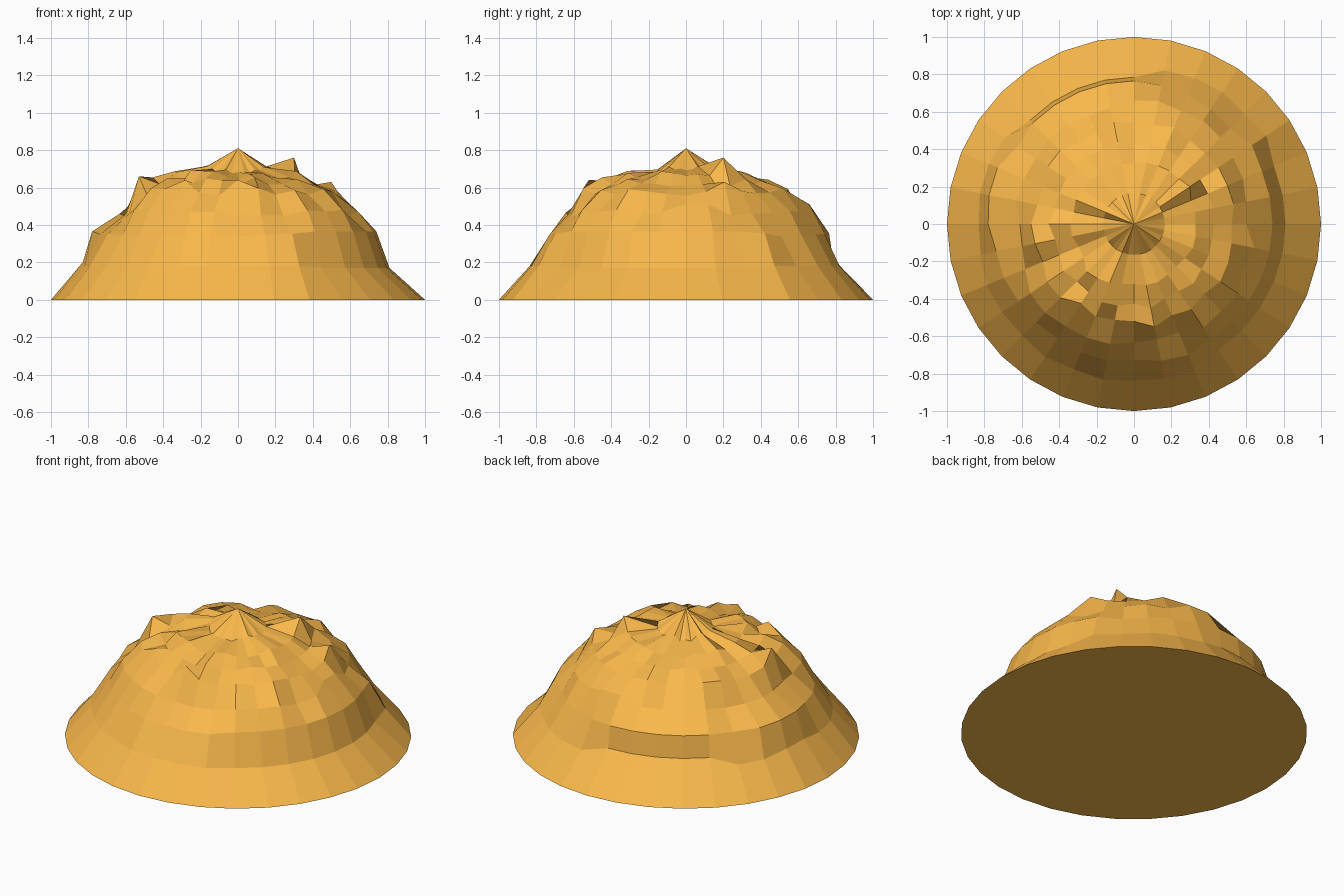
import bpy, bmesh, random
from math import sin, cos, pi

if "Cube" in bpy.data.objects:
    bpy.data.objects.remove(bpy.data.objects["Cube"])

random.seed(11)
SIDES = 32

# Profile of the mound, from near the peak to the ground: radius, height, roughness
RINGS = [(0.165, 0.695, 0.03), (0.33, 0.665, 0.035), (0.44, 0.63, 0.04),
         (0.54, 0.575, 0.04), (0.65, 0.465, 0.035), (0.74, 0.345, 0.025),
         (0.845, 0.18, 0.015), (1.0, 0.0, 0.0)]

# Jutting crags: (ring, side) -> radius, height
CRAGS = {(1, 3): (0.36, 0.76), (3, 17): (0.54, 0.66), (2, 17): (0.43, 0.62),
         (4, 16): (0.61, 0.45), (4, 17): (0.61, 0.46), (4, 18): (0.63, 0.46),
         (5, 14): (0.79, 0.36), (5, 15): (0.79, 0.365), (5, 16): (0.78, 0.365),
         (6, 15): (0.84, 0.20), (6, 16): (0.83, 0.20),
         (4, 8): (0.66, 0.51), (4, 7): (0.67, 0.51), (4, 0): (0.60, 0.51),
         (4, 1): (0.61, 0.51), (3, 2): (0.54, 0.63), (3, 24): (0.52, 0.64),
         (1, 20): (0.36, 0.69), (1, 21): (0.35, 0.69), (3, 21): (0.51, 0.64),
         (0, 14): (0.165, 0.72)}

# Steep cliff on the right and front right
for i in list(range(27, 32)) + [0, 1, 2]:
    CRAGS[(5, i)] = (0.74, 0.365)
    CRAGS[(6, i)] = (0.81, 0.17)

# Steep ledge at the back left
for i in range(8, 13):
    CRAGS[(5, i)] = (0.765, 0.355)
    CRAGS[(6, i)] = (0.785, 0.22)

bm = bmesh.new()
peak = bm.verts.new((0, 0, 0.81))
rows = []
for k, (r, z, rough) in enumerate(RINGS):
    row = []
    for i in range(SIDES):
        a = 2 * pi * i / SIDES
        f = 1 + random.uniform(-rough, rough)
        pr, pz = CRAGS.get((k, i), (r * (1 if k == 0 else f), z * f))
        row.append(bm.verts.new((pr * cos(a), pr * sin(a), pz)))
    rows.append(row)

# Fan at the peak, bands of faces down the slope, flat underside
for i in range(SIDES):
    j = (i + 1) % SIDES
    bm.faces.new((peak, rows[0][i], rows[0][j]))
    for up, down in zip(rows, rows[1:]):
        bm.faces.new((up[i], down[i], down[j], up[j]))
bm.faces.new(rows[-1][::-1])

mesh = bpy.data.meshes.new("rock_mound")
bm.to_mesh(mesh)
bm.free()
mound = bpy.data.objects.new("rock_mound", mesh)
bpy.context.collection.objects.link(mound)

# Sandy orange colour
sand = bpy.data.materials.new("sand")
sand.diffuse_color = (0.95, 0.48, 0.07, 1)
sand.use_nodes = True
sand.node_tree.nodes["Principled BSDF"].inputs["Base Color"].default_value = sand.diffuse_color
mesh.materials.append(sand)
